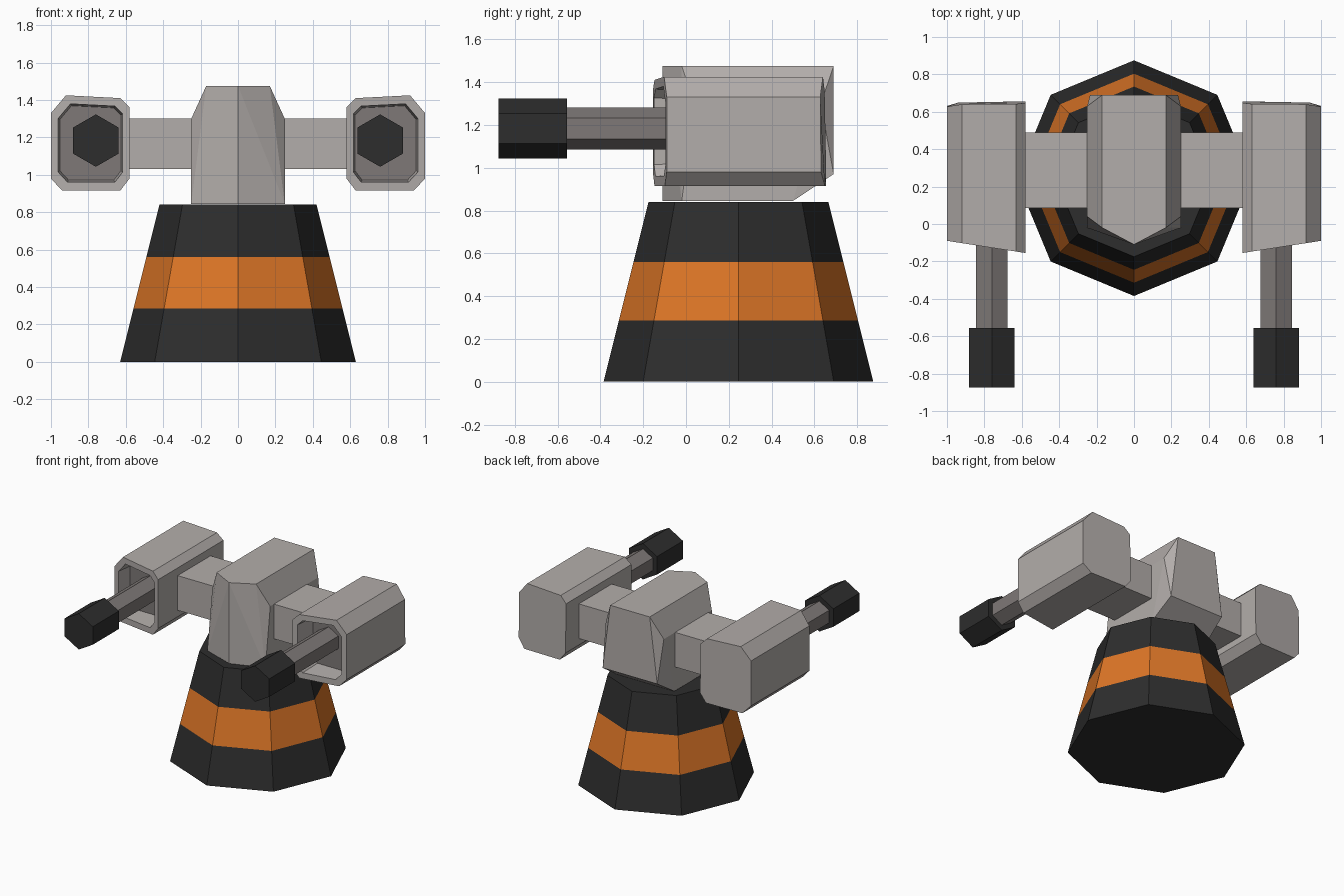
import bpy, bmesh, math
from mathutils import Matrix, Vector

if "Cube" in bpy.data.objects:
    bpy.data.objects.remove(bpy.data.objects["Cube"], do_unlink=True)


def material(name, rgb):
    m = bpy.data.materials.new(name)
    m.use_nodes = True
    m.diffuse_color = (*rgb, 1)
    node = next(n for n in m.node_tree.nodes if n.type == 'BSDF_PRINCIPLED')
    node.inputs["Base Color"].default_value = (*rgb, 1)
    return m


light_grey = material("light grey", (0.45, 0.42, 0.405))
mid_grey = material("mid grey", (0.21, 0.19, 0.185))
charcoal = material("charcoal", (0.026, 0.026, 0.026))
orange = material("orange", (0.72, 0.18, 0.02))


def finish(name, bm, *mats):
    bmesh.ops.recalc_face_normals(bm, faces=bm.faces)
    mesh = bpy.data.meshes.new(name)
    bm.to_mesh(mesh)
    bm.free()
    for m in mats:
        mesh.materials.append(m)
    obj = bpy.data.objects.new(name, mesh)
    bpy.context.collection.objects.link(obj)
    return obj


def loft(bm, rings):
    """Skin a list of rings and cap both ends; returns the faces per span."""
    loops = [[bm.verts.new(p) for p in ring] for ring in rings]
    n = len(loops[0])
    spans = []
    for a, b in zip(loops, loops[1:]):
        spans.append([bm.faces.new((a[i], a[(i + 1) % n], b[(i + 1) % n], b[i]))
                      for i in range(n)])
    first, last = bm.faces.new(loops[0]), bm.faces.new(loops[-1])
    return spans, first, last


# Tapered eight-sided pedestal with an orange band
def octagon(r, z):
    return [(r * math.cos(i * math.pi / 4), 0.245 + r * math.sin(i * math.pi / 4), z)
            for i in range(8)]


bm = bmesh.new()
spans, _, _ = loft(bm, [octagon(0.63 - z / 4, z) for z in (0, 0.285, 0.56, 0.84)])
for f in spans[1]:
    f.material_index = 1
finish("pedestal", bm, charcoal, orange)

# Faceted head with a pointed front and an undercut back
half = [(0.25, -0.02, 0.845), (0.17, -0.02, 1.475), (0.25, 0.04, 1.3),
        (0.25, 0.63, 1.3), (0.17, 0.69, 1.475), (0.235, 0.69, 0.97), (0.25, 0.5, 0.845)]
bm = bmesh.new()
for x, y, z in half:
    bm.verts.new((x, y, z))
    bm.verts.new((-x, y, z))
for z in (0.845, 1.475):
    bm.verts.new((0, -0.11, z))
bmesh.ops.convex_hull(bm, input=bm.verts)
bmesh.ops.dissolve_limit(bm, angle_limit=0.02, verts=bm.verts, edges=bm.edges)
finish("head", bm, light_grey)

# Cross arm through the head
bm = bmesh.new()
bmesh.ops.create_cube(bm, size=1, matrix=Matrix.Translation((0, 0.288, 1.165))
                      @ Matrix.Diagonal((1.24, 0.405, 0.27, 1)))
finish("cross_arm", bm, light_grey)

# Gun pods: chamfered outline in x and z, hollow slanted front
outline = [(0.58, 1.36), (0.63, 1.41), (0.92, 1.425), (1.0, 1.33),
           (1.0, 0.98), (0.94, 0.915), (0.63, 0.915), (0.58, 0.98)]
centre = Vector((0.785, 1.172))


def pod_ring(side, scale, y_of):
    ring = []
    for p in outline:
        x, z = centre + (Vector(p) - centre) * scale
        ring.append((side * x, y_of(x, z), z))
    return ring


def front_y(x, z):
    return -0.155 + (x - 0.58) * 0.155


def back_y(x, z):
    return 0.655 - max(0, z - 1.3) * 0.12 - max(0, x - 0.92) * 0.3


def floor_y(x, z):
    return 0.03


def rod(name, side, radius, y0, y1, mat):
    bm = bmesh.new()
    ring = [(side * 0.76 + radius * math.sin(i * math.pi / 3),
             1.183 + radius * math.cos(i * math.pi / 3)) for i in range(6)]
    loft(bm, [[(x, y, z) for x, z in ring] for y in (y0, y1)])
    finish(name, bm, mat)


for side, label in ((1, "left"), (-1, "right")):
    bm = bmesh.new()
    _, _, floor = loft(bm, [pod_ring(side, 1, back_y), pod_ring(side, 1, front_y),
                            pod_ring(side, 0.82, front_y), pod_ring(side, 0.78, floor_y)])
    floor.material_index = 1
    finish(label + "_gun_pod", bm, light_grey, mid_grey)
    rod(label + "_barrel", side, 0.098, -0.56, 0.1, mid_grey)
    rod(label + "_muzzle", side, 0.14, -0.875, -0.555, charcoal)
